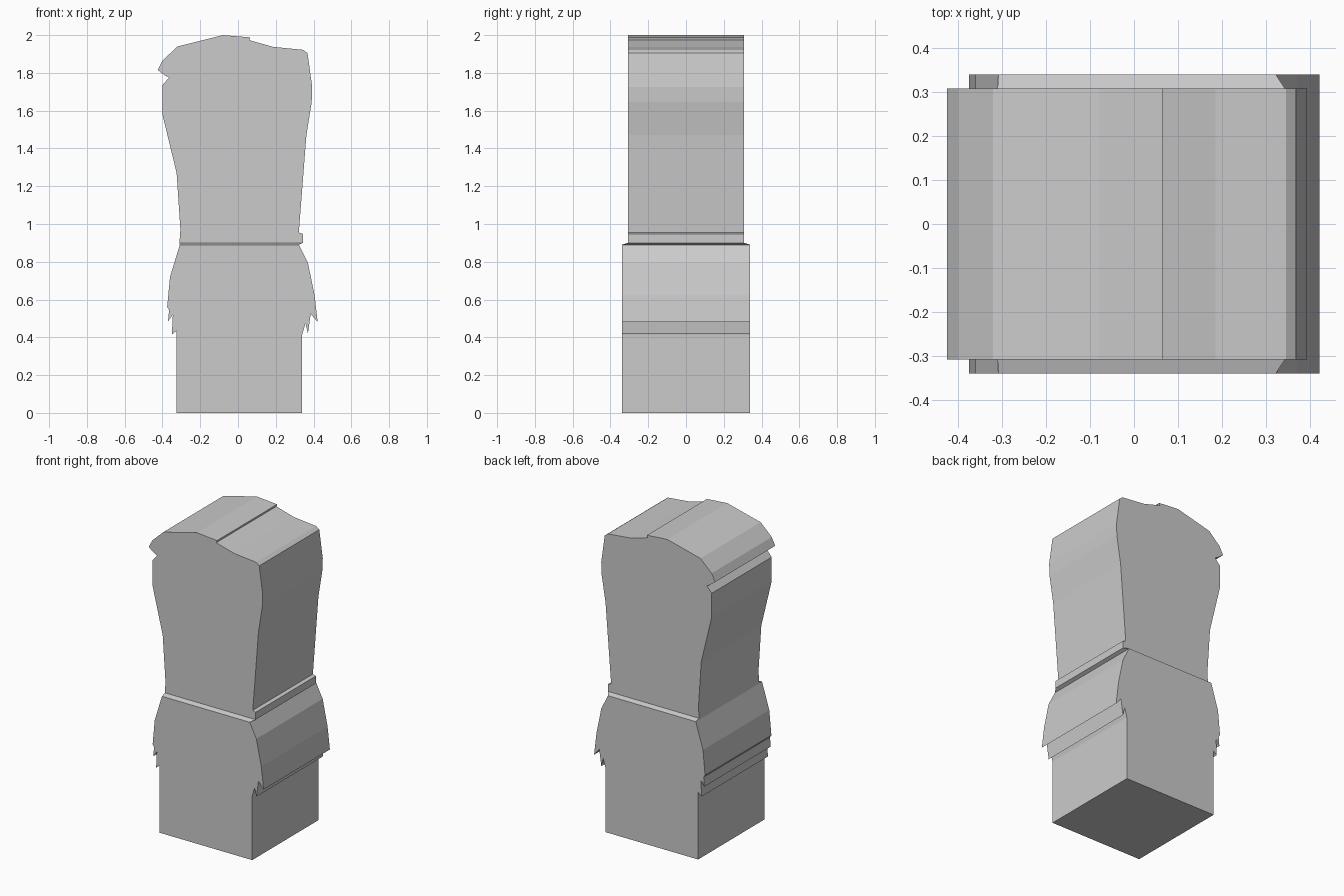
import bpy
import bmesh

cube = bpy.data.objects.get("Cube")
if cube:
    bpy.data.objects.remove(cube, do_unlink=True)

grey = bpy.data.materials.new("plain grey")
grey.use_nodes = True
colour = (0.6, 0.6, 0.6, 1)
grey.diffuse_color = colour
grey.node_tree.nodes["Principled BSDF"].inputs["Base Color"].default_value = colour


def finish(name, bm):
    bmesh.ops.recalc_face_normals(bm, faces=bm.faces)
    mesh = bpy.data.meshes.new(name)
    bm.to_mesh(mesh)
    bm.free()
    mesh.materials.append(grey)
    obj = bpy.data.objects.new(name, mesh)
    bpy.context.collection.objects.link(obj)
    return obj


def extrude_profile(name, outline, half_depth):
    """Extrude an x-z outline evenly to the front and back."""
    bm = bmesh.new()
    face = bm.faces.new([bm.verts.new((x, -half_depth, z)) for x, z in outline])
    result = bmesh.ops.extrude_face_region(bm, geom=[face])
    verts = [v for v in result["geom"] if isinstance(v, bmesh.types.BMVert)]
    bmesh.ops.translate(bm, verts=verts, vec=(0, 2 * half_depth, 0))
    return finish(name, bm)


# Lower block with ragged overhangs on both sides
lower = [
    (-0.325, 0), (-0.325, 0.435), (-0.35, 0.415), (-0.345, 0.52),
    (-0.37, 0.485), (-0.365, 0.545), (-0.375, 0.56), (-0.36, 0.72),
    (-0.308, 0.89), (0.322, 0.89), (0.37, 0.795), (0.405, 0.625),
    (0.422, 0.48), (0.385, 0.525), (0.37, 0.42), (0.357, 0.475),
    (0.34, 0.415), (0.34, 0),
]
extrude_profile("lower_block", lower, 0.34)

# Upper block with a flared body, a side notch and a stepped crown
upper = [
    (-0.31, 0.9), (-0.305, 0.97), (-0.325, 1.27), (-0.4, 1.58),
    (-0.4, 1.735), (-0.365, 1.775), (-0.385, 1.785), (-0.425, 1.815),
    (-0.4, 1.865), (-0.32, 1.94), (-0.08, 2), (0.065, 1.988),
    (0.06, 1.973), (0.185, 1.938), (0.345, 1.922), (0.368, 1.905),
    (0.393, 1.725), (0.39, 1.645), (0.362, 1.47), (0.322, 0.955),
    (0.343, 0.948), (0.343, 0.9),
]
extrude_profile("upper_block", upper, 0.308)

# Thin sloping collar that joins the two blocks
bm = bmesh.new()
for left, right, depth, z in ((-0.308, 0.322, 0.34, 0.89), (-0.31, 0.343, 0.308, 0.9)):
    for x in (left, right):
        for y in (-depth, depth):
            bm.verts.new((x, y, z))
bmesh.ops.convex_hull(bm, input=bm.verts)
finish("collar", bm)
